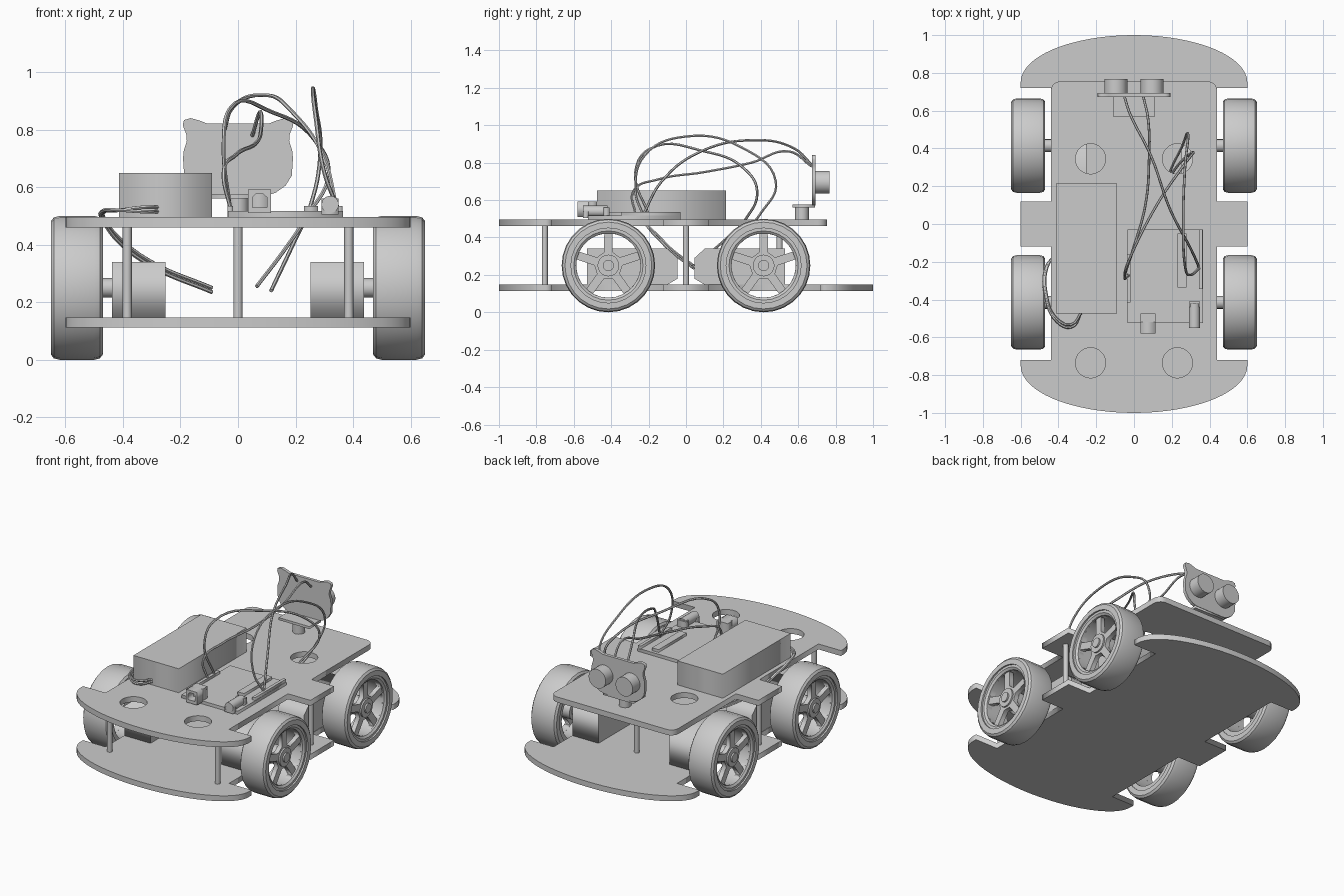
import bpy, bmesh
from math import sin, cos, pi, radians
from mathutils import Vector

if "Cube" in bpy.data.objects:
    bpy.data.objects.remove(bpy.data.objects["Cube"])

grey = bpy.data.materials.new("plain grey")
grey.diffuse_color = (0.6, 0.6, 0.6, 1)
grey.use_nodes = True
grey.node_tree.nodes["Principled BSDF"].inputs["Base Color"].default_value = grey.diffuse_color


def finish(ob, smooth=False):
    ob.data.materials.clear()
    ob.data.materials.append(grey)
    if smooth:
        bpy.ops.object.select_all(action='DESELECT')
        ob.select_set(True)
        bpy.context.view_layer.objects.active = ob
        bpy.ops.object.shade_smooth_by_angle(angle=radians(35))
    return ob


def to_mesh(cu, name, loc=(0, 0, 0), rot=(0, 0, 0), smooth=False):
    ob = bpy.data.objects.new(name, cu)
    bpy.context.collection.objects.link(ob)
    ob.location, ob.rotation_euler = loc, rot
    bpy.ops.object.select_all(action='DESELECT')
    ob.select_set(True)
    bpy.context.view_layer.objects.active = ob
    bpy.ops.object.convert(target='MESH')
    return finish(bpy.context.view_layer.objects.active, smooth)


def plate(name, loops, t, loc=(0, 0, 0), rot=(0, 0, 0), smooth=False):
    """Flat outline with optional holes, thickness t centred on loc."""
    cu = bpy.data.curves.new(name, 'CURVE')
    cu.dimensions, cu.fill_mode, cu.extrude = '2D', 'BOTH', t / 2
    for pts in loops:
        sp = cu.splines.new('POLY')
        sp.points.add(len(pts) - 1)
        for p, (x, y) in zip(sp.points, pts):
            p.co = (x, y, 0, 1)
        sp.use_cyclic_u = True
    return to_mesh(cu, name, loc, rot, smooth)


def wire(name, pts, r=0.007):
    cu = bpy.data.curves.new(name, 'CURVE')
    cu.dimensions, cu.bevel_depth, cu.bevel_resolution = '3D', r, 1
    cu.resolution_u, cu.use_fill_caps = 7, True
    sp = cu.splines.new('BEZIER')
    sp.bezier_points.add(len(pts) - 1)
    for b, p in zip(sp.bezier_points, pts):
        b.co = p
        b.handle_left_type = b.handle_right_type = 'AUTO'
    return to_mesh(cu, name, smooth=True)


def box(name, x0, x1, y0, y1, z0, z1):
    return plate(name, [[(x0, y0), (x1, y0), (x1, y1), (x0, y1)]], z1 - z0,
                 (0, 0, (z0 + z1) / 2))


def cyl(name, a, b, r, n=24):
    a, b = Vector(a), Vector(b)
    bpy.ops.mesh.primitive_cylinder_add(vertices=n, radius=r, depth=(b - a).length, location=(a + b) / 2)
    ob = bpy.context.object
    ob.name = name
    ob.rotation_euler = (b - a).to_track_quat('Z', 'Y').to_euler()
    return finish(ob, True)


def lathe_x(name, prof, loc, n=28):
    """Closed (x, r) profile turned around the x axis."""
    bm = bmesh.new()
    rings = [[bm.verts.new((x, r * cos(2 * pi * i / n), r * sin(2 * pi * i / n))) for x, r in prof]
             for i in range(n)]
    m = len(prof)
    for i in range(n):
        a, b = rings[i], rings[(i + 1) % n]
        for j in range(m):
            k = (j + 1) % m
            bm.faces.new((a[j], a[k], b[k], b[j]))
    bmesh.ops.recalc_face_normals(bm, faces=bm.faces)
    me = bpy.data.meshes.new(name)
    bm.to_mesh(me)
    bm.free()
    ob = bpy.data.objects.new(name, me)
    bpy.context.collection.objects.link(ob)
    ob.location = loc
    return finish(ob, True)


def circle(cx, cy, r, n=28):
    return [(cx + r * cos(2 * pi * i / n), cy + r * sin(2 * pi * i / n)) for i in range(n)]


def neg(pts):
    return [(-x, -y) for x, y in pts]


# Chassis decks
side = [(.44, -.72), (.44, -.12), (.6, -.12), (.6, .12), (.44, .12), (.44, .72)]
end = [(.6, .72)] + [(.6 * cos(pi * i / 32), .75 + .25 * sin(pi * i / 32)) for i in range(33)] + [(-.6, .72)]
plate("lower_deck", [side + end + neg(side) + neg(end)], .035, (0, 0, .13))
corner = [(.39 + .05 * cos(pi * i / 10), .705 + .05 * sin(pi * i / 10)) for i in range(6)]
back = corner + [(-x, y) for x, y in reversed(corner)]
holes = [circle(sx * .23, y, .08) for sx in (1, -1) for y in (.345, -.735)]
plate("upper_deck", [side[:-1] + back + neg(side)[1:] + neg(end)] + holes, .035, (0, 0, .478))

# Posts between the decks
for x, y in ((.385, -.755), (-.385, -.755), (.52, 0), (-.52, 0), (0, .5)):
    cyl("deck_post", (x, y, .14), (x, y, .47), .016, 12)

# Wheels and motors
tyre = [(-.09, .2), (-.09, .232), (-.08, .245), (-.06, .25), (.06, .25), (.08, .245), (.09, .232), (.09, .2)]
rim = [(-.085, .172), (-.085, .202), (.08, .202), (.08, .185), (.07, .172)]
openings = []
for k in range(5):
    c = pi + (k + .5) * 2 * pi / 5
    openings.append([(.172 * cos(c + t), .172 * sin(c + t)) for t in (-.5, -.25, 0, .25, .5)] +
                    [(.075 * cos(c + t), .075 * sin(c + t)) for t in (.32, -.32)])
ROT_X = (0, pi / 2, 0)  # local z to x, local x to -z
motor = [(.045, .18), (.045, .29), (.1, .34), (.53, .34), (.53, .147), (.1, .147)]
for sx in (1, -1):
    for sy in (1, -1):
        c = (sx * .56, sy * .415, .25)
        lathe_x("tyre", [(sx * x, r) for x, r in tyre], c)
        lathe_x("rim", [(sx * x, r) for x, r in rim], c)
        plate("spokes", [circle(0, 0, .19)] + openings, .03, (sx * .605, c[1], .25), ROT_X)
        cyl("hub", (sx * .5, c[1], .25), (sx * .63, c[1], .25), .058, 20)
        cyl("hub_cap", (sx * .62, c[1], .25), (sx * .64, c[1], .25), .03, 16)
        cyl("axle", (sx * .42, c[1], .25), (sx * .52, c[1], .25), .034, 16)
        plate("motor", [[(-z, sy * y) for y, z in motor]], .185, (sx * .345, 0, 0), ROT_X)

# Battery pack
box("battery_pack", -.413, -.09, -.475, .215, .494, .65)

# Controller board with connectors
box("controller_board", -.035, .365, -.525, -.03, .497, .517)
box("header_left", -.037, -.018, -.415, -.16, .515, .535)
box("header_right", .343, .363, -.345, -.03, .515, .535)
box("main_chip", .23, .278, -.335, -.05, .515, .535)
plate("usb_socket", [[(.035, .51), (.115, .51), (.115, .592), (.035, .592)],
                     [(.05, .53), (.1, .53), (.1, .565), (.087, .577), (.063, .577), (.05, .565)]],
      .06, (0, -.55, 0), (pi / 2, 0, 0))
box("usb_socket_body", .035, .115, -.525, -.475, .51, .592)
cyl("power_jack", (.32, -.55, .54), (.32, -.42, .54), .03, 16)
box("power_jack_base", .29, .35, -.55, -.52, .505, .54)
box("power_jack_block", .29, .35, -.44, -.41, .51, .56)

# Distance sensor with eared face plate
cyl("sensor_pivot", (0, .62, .49), (0, .62, .565), .037, 20)
box("sensor_bracket", -.11, .11, .57, .69, .56, .576)
half = [(.1, .572), (.13, .58), (.165, .605), (.187, .64), (.191, .7), (.189, .725), (.178, .76),
        (.18, .785), (.192, .815), (.188, .833), (.165, .84), (.135, .832), (.11, .822)]
plate("sensor_face", [half + [(-x, z) for x, z in reversed(half)]], .02, (0, .683, 0), (pi / 2, 0, 0))
for sx in (1, -1):
    cyl("sensor_eye", (sx * .096, .69, .695), (sx * .096, .767, .695), .061, 28)

# Loose wires
wire("sensor_wire_a", [(-.05, .672, .79), (-.02, .58, .875), (.09, .36, .92), (.19, .08, .86),
                       (.3, -.13, .7), (.345, -.23, .52)])
wire("sensor_wire_b", [(.05, .672, .78), (.075, .55, .86), (.08, .35, .8), (.06, .1, .75),
                       (-.01, -.15, .71), (-.05, -.28, .65), (-.025, -.27, .52)])
wire("motor_wire_a", [(.35, -.23, .52), (.3, -.27, .65), (.27, -.22, .84), (.26, 0, .94), (.27, .3, .88),
                      (.285, .48, .7), (.25, .4, .53), (.2, .3, .42), (.115, .05, .24)])
wire("motor_wire_b", [(-.027, -.2, .52), (-.05, -.27, .75), (-.03, -.2, .87), (.12, .1, .86), (.27, .32, .76),
                      (.315, .38, .65), (.24, .32, .5), (.16, .2, .38), (.065, .05, .255)])
for d in (0, .015):
    wire("battery_wire", [(-.28, -.47, .53 - d), (-.33, -.53 - d, .53 - d), (-.41, -.5 - d, .52),
                          (-.465 - d / 2, -.36, .515), (-.462 - d / 2, -.24, .485), (-.42, -.17, .43 - d),
                          (-.3, -.08, .34 - d), (-.09, .04, .25 - d)])
